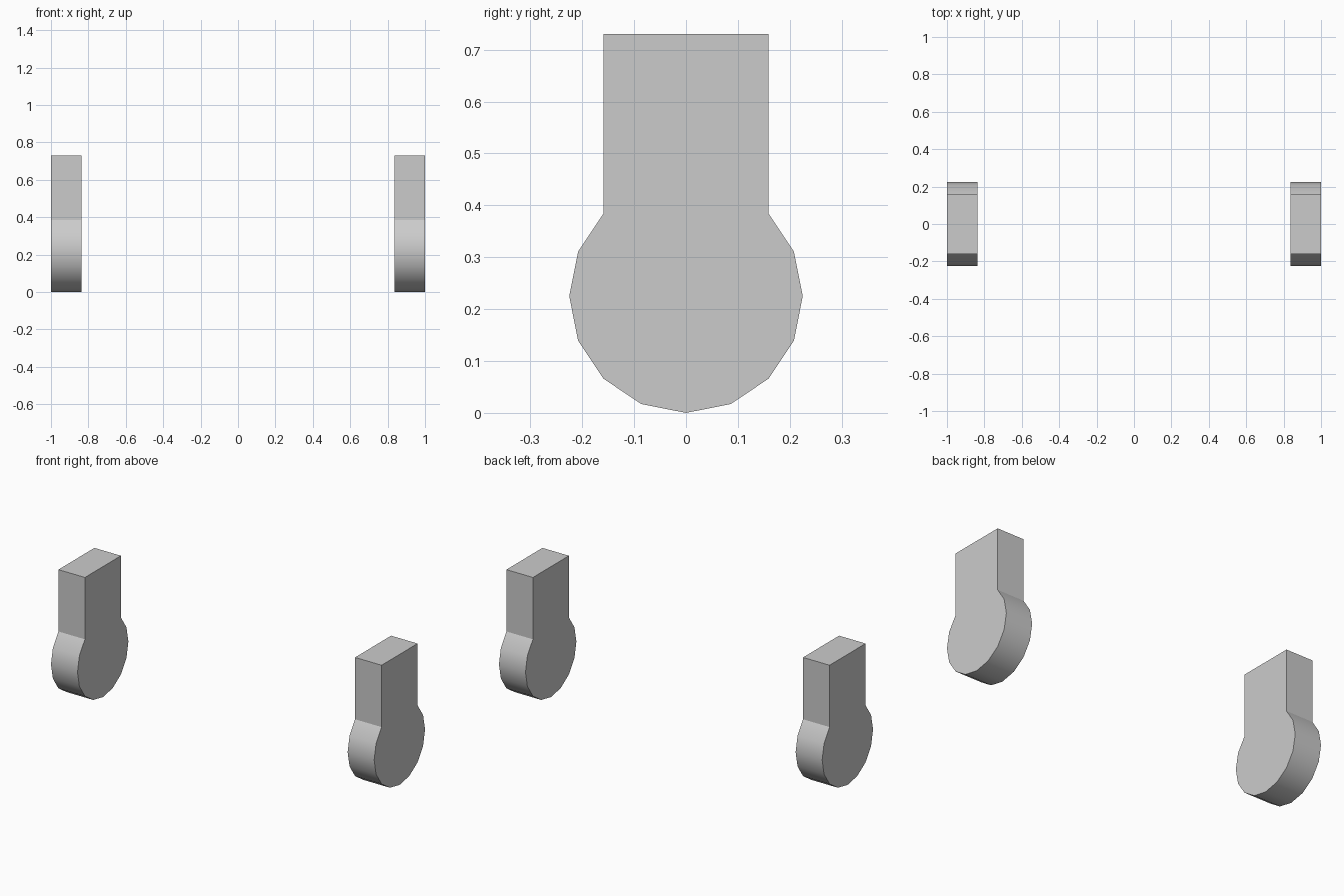
import bpy, bmesh, math

if "Cube" in bpy.data.objects:
    bpy.data.objects.remove(bpy.data.objects["Cube"])

R, TOP, X_IN, X_OUT = 0.225, 0.73, 0.836, 1.0


def bracket(name, x0, x1):
    # side outline: 16-sided disc, open at the top where the upright begins
    steps = [math.radians(45 - 22.5 * i) for i in range(13)]
    outline = [(R * math.cos(a), R + R * math.sin(a)) for a in steps]
    half = R * math.cos(math.radians(45))
    outline += [(-half, TOP), (half, TOP)]

    # thicken the outline along x
    bm = bmesh.new()
    face = bm.faces.new([bm.verts.new((x0, y, z)) for y, z in outline])
    ext = bmesh.ops.extrude_face_region(bm, geom=[face], use_keep_orig=True)
    verts = [v for v in ext["geom"] if isinstance(v, bmesh.types.BMVert)]
    bmesh.ops.translate(bm, verts=verts, vec=(x1 - x0, 0, 0))
    bmesh.ops.recalc_face_normals(bm, faces=bm.faces)
    mesh = bpy.data.meshes.new(name)
    bm.to_mesh(mesh)
    bm.free()

    obj = bpy.data.objects.new(name, mesh)
    bpy.context.collection.objects.link(obj)
    bpy.ops.object.select_all(action='DESELECT')
    obj.select_set(True)
    bpy.context.view_layer.objects.active = obj
    bpy.ops.object.shade_smooth_by_angle(angle=math.radians(30))
    return obj


# matching round-footed supports on both sides
bracket("right_support", X_IN, X_OUT)
bracket("left_support", -X_OUT, -X_IN)
